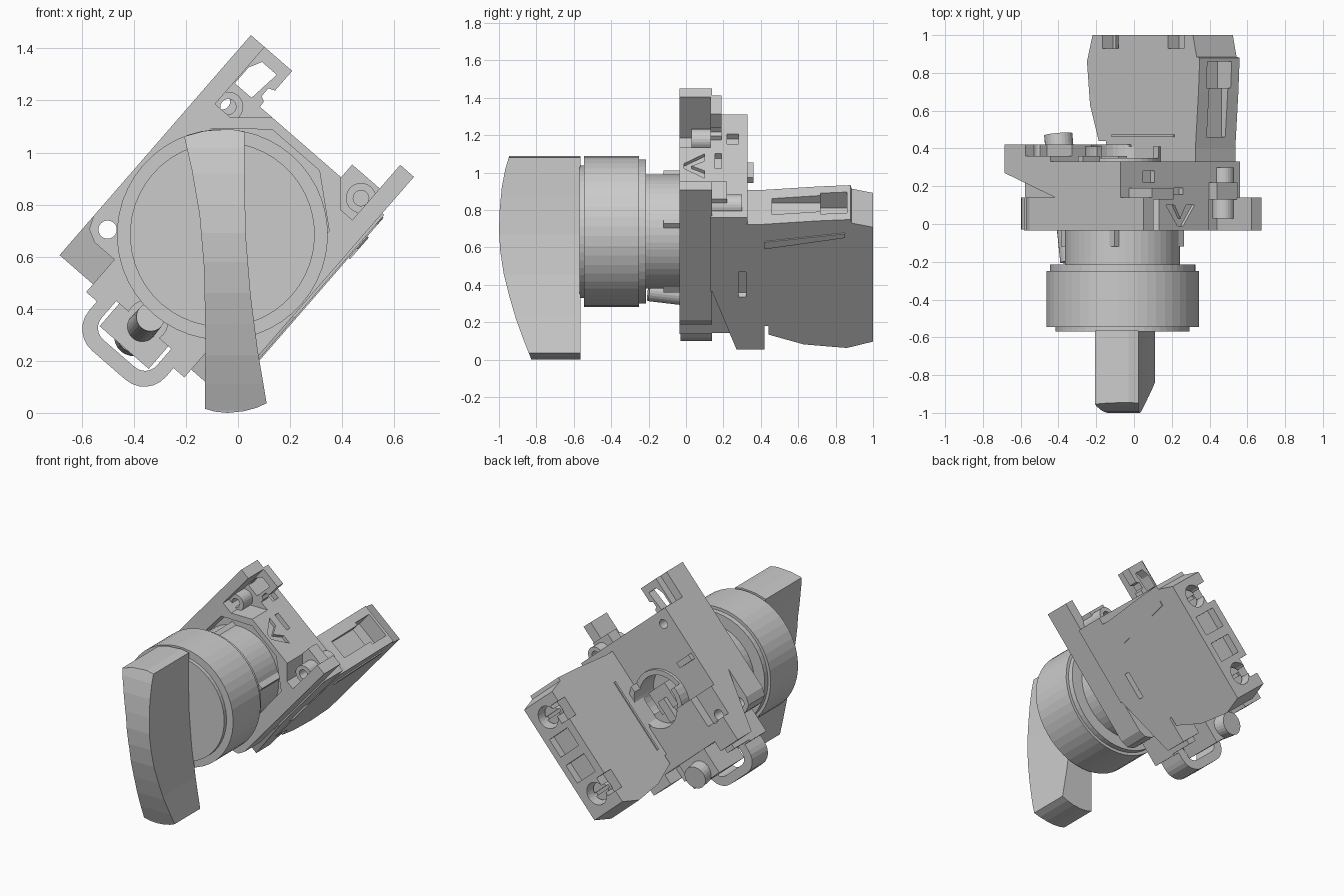
import bpy, bmesh, math
from mathutils import Matrix, Vector

if "Cube" in bpy.data.objects:
    bpy.data.objects.remove(bpy.data.objects["Cube"])

# The body sits turned 41 degrees around the head axis; local x = across, z = along
CENTRE = Vector((-0.06, 0, 0.685))
TURN = Matrix.Translation(CENTRE) @ Matrix.Rotation(math.radians(41), 4, 'Y')


def finish(name, bm, mat=TURN):
    bmesh.ops.recalc_face_normals(bm, faces=bm.faces)
    me = bpy.data.meshes.new(name)
    bm.to_mesh(me)
    bm.free()
    ob = bpy.data.objects.new(name, me)
    ob.matrix_world = mat
    bpy.context.collection.objects.link(ob)
    return ob


def prism(name, pts, a, b, axis='y', mat=TURN):
    """Extrude a 2D outline from a to b along an axis (other axes in order)."""
    place = {'x': lambda p, t: (t, p[0], p[1]),
             'y': lambda p, t: (p[0], t, p[1]),
             'z': lambda p, t: (p[0], p[1], t)}[axis]
    bm = bmesh.new()
    lo = [bm.verts.new(place(p, a)) for p in pts]
    hi = [bm.verts.new(place(p, b)) for p in pts]
    bm.faces.new(lo)
    bm.faces.new(hi)
    n = len(pts)
    for i in range(n):
        bm.faces.new((lo[i], lo[(i + 1) % n], hi[(i + 1) % n], hi[i]))
    return finish(name, bm, mat)


def box(name, x0, x1, y0, y1, z0, z1):
    return prism(name, [(x0, z0), (x1, z0), (x1, z1), (x0, z1)], y0, y1)


def cyl(name, r, p, q, seg=24, r2=None):
    """Cylinder or cone between two points."""
    p, q = Vector(p), Vector(q)
    d = q - p
    m = Matrix.Translation((p + q) / 2) @ d.to_track_quat('Z', 'Y').to_matrix().to_4x4()
    bm = bmesh.new()
    bmesh.ops.create_cone(bm, cap_ends=True, segments=seg, radius1=r,
                          radius2=r if r2 is None else r2, depth=d.length, matrix=m)
    return finish(name, bm)


def disc(name, r, y0, y1, x=0, z=0, seg=24):
    return cyl(name, r, (x, y0, z), (x, y1, z), seg)


def boolean(ob, *tools, op='DIFFERENCE'):
    for t in tools:
        mod = ob.modifiers.new('cut', 'BOOLEAN')
        mod.operation, mod.solver, mod.object = op, 'EXACT', t
        bpy.context.view_layer.update()
        me = bpy.data.meshes.new_from_object(
            ob.evaluated_get(bpy.context.evaluated_depsgraph_get()))
        ob.modifiers.clear()
        ob.data = me
        bpy.data.objects.remove(t)
    return ob


def u_shape(w, bottom, top, r):
    """Outline of a strap with two rounded lower corners."""
    pts = [(w, top), (-w, top)]
    for cx, a0 in ((-w + r, 180), (w - r, 270)):
        pts += [(cx + r * math.cos(math.radians(a0 + k * 15)),
                 bottom + r + r * math.sin(math.radians(a0 + k * 15))) for k in range(7)]
    return pts


# Waisted handle blade: front outline crossed with the curved side profile
I4 = Matrix.Identity(4)
handle = prism('handle', [
    (-.207, 1.062), (-.178, .936), (-.148, .763), (-.13, .552), (-.125, .284), (-.127, .016),
    (-.09, .005), (-.04, 0), (.02, .006), (.07, .019), (.11, .037), (.075, .245), (.048, .456),
    (.031, .667), (.025, .878), (.025, 1.08), (-.03, 1.09), (-.13, 1.083)], -1.1, -.565, 'y', I4)
boolean(handle, prism('side_tool', [
    (-.56, -.05), (-.815, -.05), (-.83, .01), (-.87, .11), (-.91, .22), (-.945, .34), (-.975, .46),
    (-.993, .58), (-1, .69), (-.996, .8), (-.985, .92), (-.966, 1.02), (-.945, 1.09),
    (-.94, 1.15), (-.56, 1.15)], -.6, .6, 'x', I4), op='INTERSECT')

# Round head with stepped rims, and neck
for name, r, y0, y1 in (('head_face', .355, -.57, -.53), ('head_ring', .405, -.545, -.25),
                        ('head_back_rim', .385, -.25, -.215), ('neck', .305, -.22, .16)):
    disc(name, r, y0, y1, seg=48)
for i in range(4):
    a = math.radians(90 * i + 49)
    c, s = .3 * math.cos(a), .3 * math.sin(a)
    box('neck_rib', c - .02, c + .02, -.12, .1, s - .02, s + .02)

# Mounting plate: two long rails, lower tabs, recessed well round the neck
plate = prism('mounting_plate', [
    (-.42, -.27), (-.42, .65), (-.35, .65), (-.35, .36), (-.27, .36), (-.15, .465), (.2, .465),
    (.28, .37), (.34, .37), (.34, .65), (.41, .65), (.41, -.27), (.39, -.32), (.34, -.345),
    (.25, -.345), (.25, -.51), (.18, -.51), (.18, -.46), (-.18, -.46), (-.18, -.51),
    (-.25, -.51), (-.25, -.345), (-.35, -.345), (-.4, -.32)], -.035, .14)
well = [(-.12, .43), (.12, .43), (.3, .28), (.31, -.22), (.2, -.33), (-.2, -.33),
        (-.31, -.22), (-.3, .28)]
boolean(plate, prism('well_tool', well, -.1, .09),
        prism('vee_tool', [(-.1, .1), (-.04, .1), (0, .03), (.04, .1), (.1, .1), (.02, -.01),
                           (-.02, -.01)], .445, .6, 'z'),
        disc('hole_tool', .035, -.2, .3, -.345, -.275),
        disc('pin_tool', .08, -.2, .3, 0, -.44))

# Rounded strap round the locking screw
strap = prism('strap_loop', u_shape(.195, -.665, -.42, .11), -.03, .14)
boolean(strap, prism('strap_tool', u_shape(.14, -.605, -.3, .06), -.2, .3))

# Collar body: side profile with sloped lower feet, central bore at the back
body = prism('collar_body', [
    (.13, .465), (.33, .465), (.33, -.1), (.42, -.1), (.42, -.47), (.27, -.47), (.14, -.06),
    (.13, -.06)], -.42, .42, 'x')
boolean(body,
        disc('bore_tool', .165, .2, .6, seg=32),
        disc('hole_tool', .035, -.2, .6, -.345, -.275),
        disc('hole_tool', .03, -.2, .6, -.335, .385),
        box('foot_gap', -.25, .25, .1, .6, -.6, -.4),
        box('side_slot', .38, .5, .28, .33, -.1, .08),
        box('back_step', -.5, -.27, .36, .6, -.3, 0),
        box('top_notch', -.26, -.18, .22, .28, .43, .5),
        box('top_slot', -.1, .02, .155, .19, .43, .5))
box('lower_body', -.25, .25, .13, .32, -.4, -.05)
box('screw_carrier', -.125, .125, .13, .4, -.575, -.38)
for s in (-1, 1):
    box('carrier_cheek', s * .215 - .035, s * .215 + .035, .13, .3, -.5, -.38)

# Back collar and the square drive end inside it
collar = disc('back_collar', .2, .3, .41, seg=32)
boolean(collar, disc('collar_tool', .165, .2, .6, seg=32),
        box('collar_gap', -.3, .1, .35, .6, .02, .3))
box('drive_end', -.08, .08, .18, .33, -.08, .08)
box('drive_key', -.03, .03, .18, .36, -.15, .0)
box('back_rib', -.4, -.28, .32, .36, .1, .14)

# Screw bosses in the upper corners
for x, z, y1 in ((-.335 + .03, .385, .14), (.31, .455, .3)):
    boss = disc('screw_boss', .058, .03, y1, x, z)
    boolean(boss, disc('boss_tool', .03, -.2, .6, x, z))

# Hooked latch at the upper left and latch block at the upper right
hook = prism('latch_hook', [(-.36, .44), (-.36, .65), (-.21, .65), (-.21, .55), (-.235, .54),
                            (-.235, .5), (-.215, .49), (-.21, .44)], .13, .19)
boolean(hook, prism('hook_tool', [(-.345, .47), (-.345, .55), (-.32, .6), (-.245, .6),
                                  (-.26, .47)], 0, .4))
box('latch_block', .2, .345, .13, .22, .45, .53)

# Tilted locking screw
cyl('locking_screw', .055, (0, -.2, -.42), (0, .42, -.51), 24, .06)
cyl('locking_screw_tip', .075, (0, .36, -.505), (0, .475, -.52), 24)

# Contact block on one side, with terminals and wire entries
block = prism('contact_block', [
    (.32, -.3), (.44, -.3), (.44, -.36), (.63, -.43), (.86, -.455), (1, -.41), (1, .4), (.885, .43),
    (.88, .455), (.7, .445), (.4, .42), (.32, .42)], .145, .425, 'x')
tools = []
for s in (-1, 1):
    tools += [disc('terminal_tool', .075, .88, 1.2, .29, s * .28),
              box('wire_tool', .2, .37, .72, .86, *sorted((s * .34, s * .6))),
              box('groove_tool', .22, .35, .46, .74, *sorted((s * .395, s * .6))),
              box('pocket_tool', .2, .38, .95, 1.2, *sorted((s * .03, s * .16))),
              box('side_notch', .1, .22, .93, 1.2, *sorted((s * .2, s * .33)))]
boolean(block, *tools)
for s in (-1, 1):
    screw = disc('terminal_screw', .06, .86, .95, .29, s * .28)
    boolean(screw, box('driver_slot', .2, .38, .93, 1.1, s * .28 - .01, s * .28 + .01))

# Clip ridges on the outer face of the contact block
prism('side_clip', [(.42, .3), (.85, .36), (.85, .33), (.42, .25)], .42, .432, 'x')
prism('inner_ridge', [(.46, -.25), (.46, .25), (.475, .25), (.475, -.25)], .138, .15, 'x')
